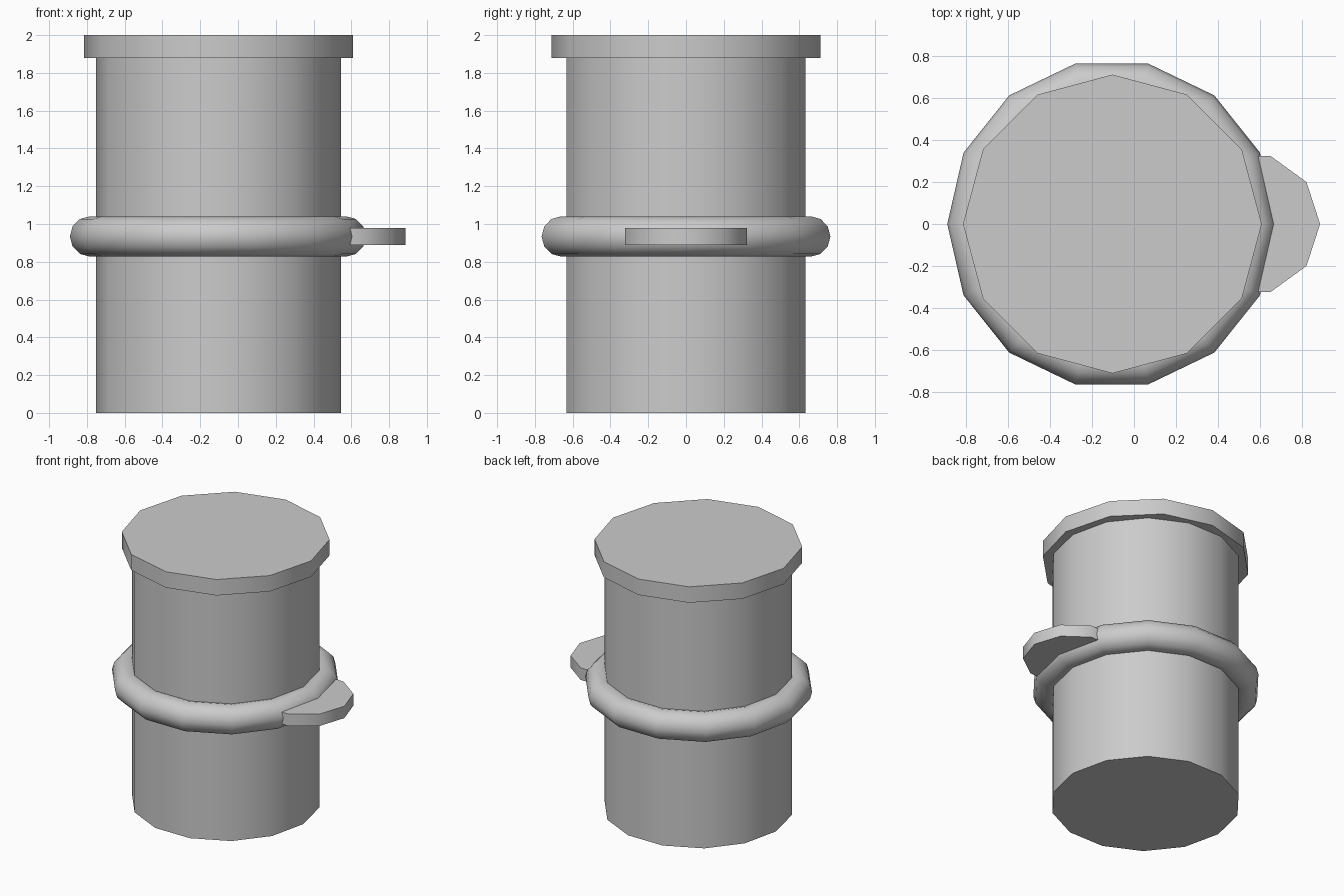
import bpy, math

if "Cube" in bpy.data.objects:
    bpy.data.objects.remove(bpy.data.objects["Cube"])

grey = bpy.data.materials.new("plain grey")
grey.diffuse_color = (0.6, 0.6, 0.6, 1)
grey.use_nodes = True
grey.node_tree.nodes["Principled BSDF"].inputs["Base Color"].default_value = grey.diffuse_color
CX = -0.103  # axis of the can


def finish(name, verts, faces):
    mesh = bpy.data.meshes.new(name)
    mesh.from_pydata(verts, [], faces)
    mesh.materials.append(grey)
    obj = bpy.data.objects.new(name, mesh)
    bpy.context.collection.objects.link(obj)
    bpy.ops.object.select_all(action='DESELECT')
    obj.select_set(True)
    bpy.context.view_layer.objects.active = obj
    bpy.ops.object.shade_smooth_by_angle(angle=math.radians(40))
    return obj


def prism(name, cx, r, n, z0, z1):
    """Upright n-sided drum with a corner pointing to +x."""
    verts = [(cx + r * math.cos(math.tau * i / n), r * math.sin(math.tau * i / n), z)
             for z in (z0, z1) for i in range(n)]
    faces = [(i, (i + 1) % n, n + (i + 1) % n, n + i) for i in range(n)]
    faces += [tuple(reversed(range(n))), tuple(range(n, 2 * n))]
    return finish(name, verts, faces)


def ring(name, cx, z, major, minor, n, m):
    verts, faces = [], []
    for i in range(n):
        a = math.tau * i / n
        for j in range(m):
            b = math.tau * j / m
            r = major + minor * math.cos(b)
            verts.append((cx + r * math.cos(a), r * math.sin(a), z + minor * math.sin(b)))
            i2, j2 = (i + 1) % n, (j + 1) % m
            faces.append((i * m + j, i2 * m + j, i2 * m + j2, i * m + j2))
    return finish(name, verts, faces)


# main can, lid, band and side tab
prism("body", CX, 0.648, 14, 0, 1.88)
prism("lid", CX, 0.712, 12, 1.88, 2.0)
ring("band", CX - 0.003, 0.934, 0.677, 0.107, 14, 12)
prism("side_tab", 0.547, 0.34, 10, 0.89, 0.98)
